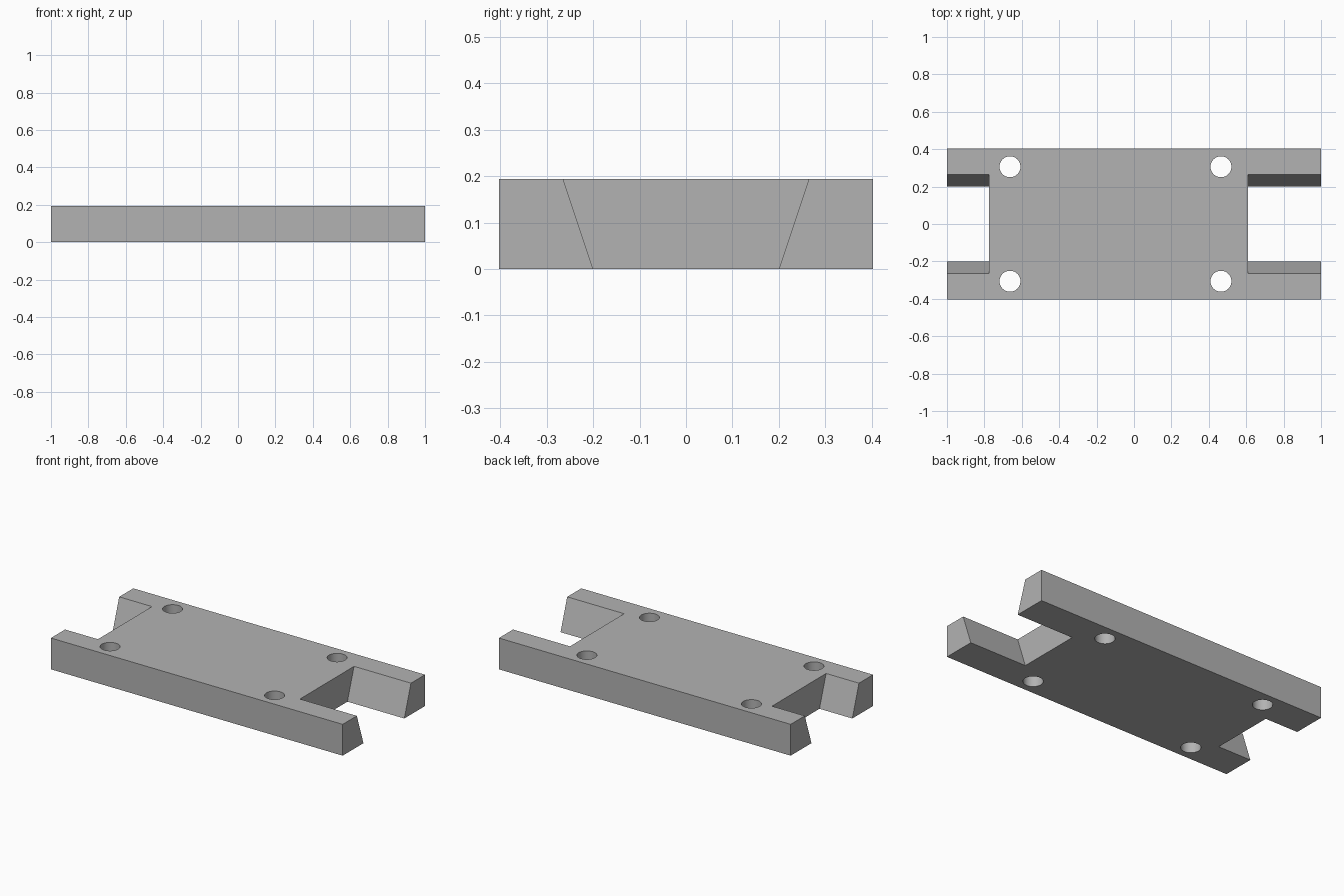
import bpy
import bmesh
from mathutils import Matrix

if "Cube" in bpy.data.objects:
    bpy.data.objects.remove(bpy.data.objects["Cube"], do_unlink=True)

HEIGHT = 0.194
HALF_DEPTH = 0.403
SLOT_BOTTOM, SLOT_TOP = 0.2, 0.265   # half widths of the dovetail slots
HOLE_RADIUS = 0.056

grey = bpy.data.materials.new("plain grey")
grey.use_nodes = True
colour = (0.45, 0.45, 0.45, 1)
grey.diffuse_color = colour
grey.node_tree.nodes["Principled BSDF"].inputs["Base Color"].default_value = colour


def make_object(name, bm):
    bmesh.ops.recalc_face_normals(bm, faces=bm.faces)
    mesh = bpy.data.meshes.new(name)
    bm.to_mesh(mesh)
    bm.free()
    mesh.materials.append(grey)
    obj = bpy.data.objects.new(name, mesh)
    bpy.context.collection.objects.link(obj)
    return obj


def prism(name, profile, x0, x1):
    """Extrude a (y, z) profile along x."""
    bm = bmesh.new()
    face = bm.faces.new([bm.verts.new((x0, y, z)) for y, z in profile])
    ext = bmesh.ops.extrude_face_region(bm, geom=[face])
    verts = [v for v in ext["geom"] if isinstance(v, bmesh.types.BMVert)]
    bmesh.ops.translate(bm, verts=verts, vec=(x1 - x0, 0, 0))
    return make_object(name, bm)


def drill(name, x, y):
    bm = bmesh.new()
    bmesh.ops.create_cone(bm, cap_ends=True, segments=48, radius1=HOLE_RADIUS,
                          radius2=HOLE_RADIUS, depth=HEIGHT * 2,
                          matrix=Matrix.Translation((x, y, HEIGHT / 2)))
    return make_object(name, bm)


# Plate
d = HALF_DEPTH
plate = prism("mounting_plate", [(-d, 0), (d, 0), (d, HEIGHT), (-d, HEIGHT)], -1, 1)

# Tapered end slots, carried past the plate for clean cuts
over = 0.1
lean = (SLOT_TOP - SLOT_BOTTOM) / HEIGHT * over
low, high = SLOT_BOTTOM - lean, SLOT_TOP + lean
slot = [(-low, -over), (low, -over), (high, HEIGHT + over), (-high, HEIGHT + over)]
cutters = [prism("right_slot_cutter", slot, -1.1, -0.775),
           prism("left_slot_cutter", slot, 0.61, 1.1)]

# Screw holes
for x in (-0.663, 0.465):
    for y in (-0.306, 0.306):
        cutters.append(drill("hole_cutter", x, y))

# Cut the plate, then drop the cutters
bpy.context.view_layer.objects.active = plate
for cutter in cutters:
    cutter.hide_render = True
    mod = plate.modifiers.new("cut", "BOOLEAN")
    mod.operation = "DIFFERENCE"
    mod.solver = "EXACT"
    mod.object = cutter
    bpy.ops.object.modifier_apply(modifier=mod.name)
    bpy.data.objects.remove(cutter, do_unlink=True)

# Smooth hole walls, sharp edges elsewhere
bpy.ops.object.select_all(action="DESELECT")
plate.select_set(True)
bpy.ops.object.shade_smooth_by_angle()
